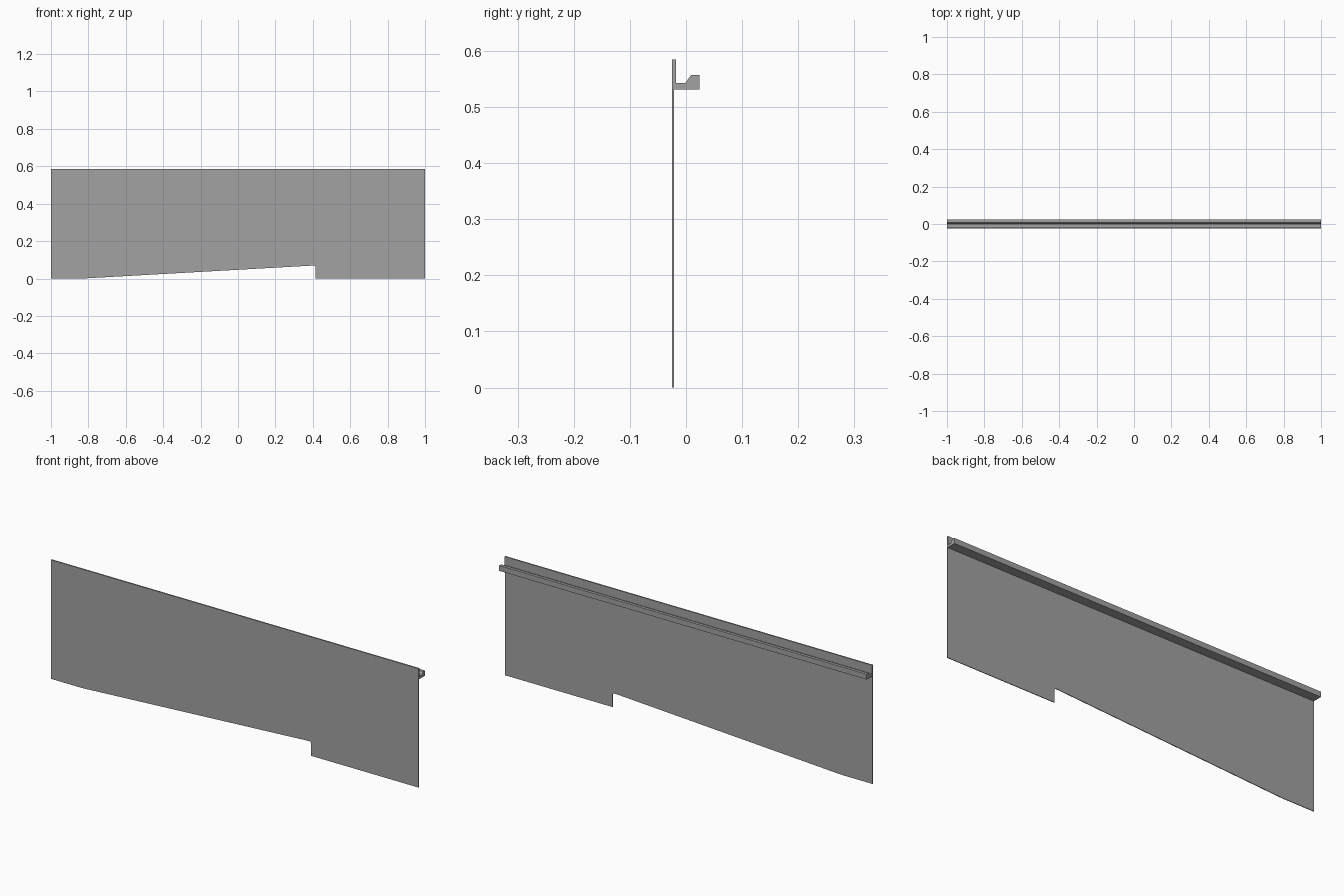
import bpy, bmesh
from mathutils import Vector

cube = bpy.data.objects.get("Cube")
if cube:
    bpy.data.objects.remove(cube, do_unlink=True)

GREY = (0.36, 0.36, 0.36, 1.0)
mat = bpy.data.materials.new("plain grey")
mat.use_nodes = True
mat.diffuse_color = GREY
mat.node_tree.nodes["Principled BSDF"].inputs["Base Color"].default_value = GREY


def extrude_profile(name, points, direction):
    """Closed solid made by sweeping a flat outline along a vector."""
    bm = bmesh.new()
    face = bm.faces.new([bm.verts.new(p) for p in points])
    swept = bmesh.ops.extrude_face_region(bm, geom=[face])
    moved = [v for v in swept["geom"] if isinstance(v, bmesh.types.BMVert)]
    bmesh.ops.translate(bm, verts=moved, vec=Vector(direction))
    bmesh.ops.recalc_face_normals(bm, faces=bm.faces)
    mesh = bpy.data.meshes.new(name)
    bm.to_mesh(mesh)
    bm.free()
    mesh.materials.append(mat)
    obj = bpy.data.objects.new(name, mesh)
    bpy.context.collection.objects.link(obj)
    return obj


HALF, TOP = 1.0, 0.585
FRONT, BACK = -0.025, -0.0215

# Thin panel with a tapered notch along its lower edge
panel_outline = [(-HALF, 0), (-0.83, 0), (0.395, 0.069), (0.41, 0.069),
                 (0.415, 0.062), (0.415, 0), (HALF, 0), (HALF, TOP), (-HALF, TOP)]
extrude_profile("panel", [(x, FRONT, z) for x, z in panel_outline],
                (0, BACK - FRONT, 0))

# Hooked rail along the back of the upper edge
rail_outline = [(BACK, 0.531), (0.024, 0.531), (0.024, 0.557), (0.009, 0.557),
                (-0.001, 0.543), (-0.018, 0.543), (-0.018, TOP), (BACK, TOP)]
extrude_profile("top_rail", [(-HALF, y, z) for y, z in rail_outline],
                (2 * HALF, 0, 0))
